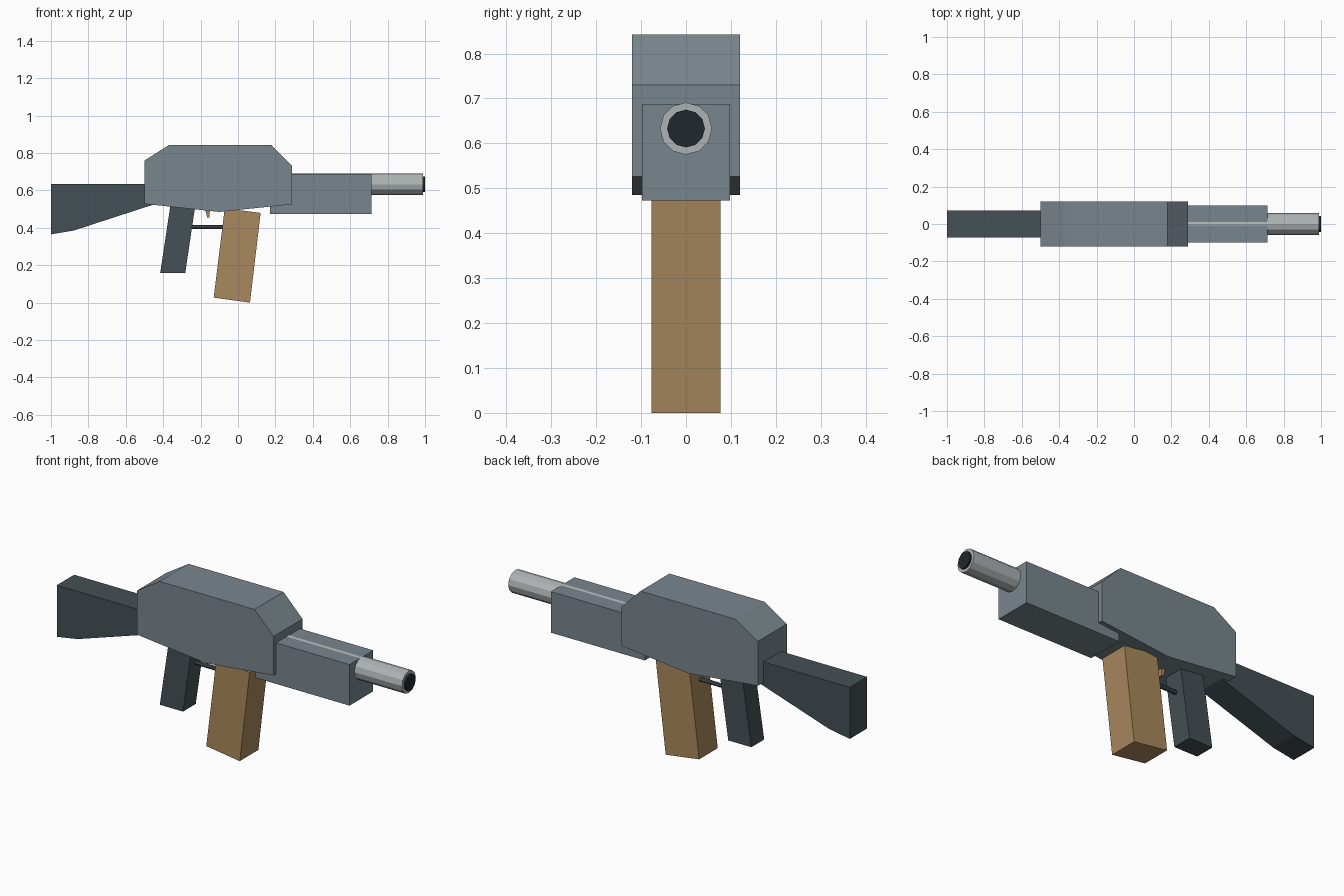
import bpy, bmesh
from math import pi
from mathutils import Matrix

if "Cube" in bpy.data.objects:
    bpy.data.objects.remove(bpy.data.objects["Cube"])


def material(name, rgb):
    m = bpy.data.materials.new(name)
    m.diffuse_color = (*rgb, 1)
    m.use_nodes = True
    m.node_tree.nodes["Principled BSDF"].inputs["Base Color"].default_value = m.diffuse_color
    return m


STEEL = material("blue_grey", (0.19, 0.24, 0.27))
DARK = material("dark_slate", (0.06, 0.08, 0.09))
TAN = material("tan", (0.40, 0.25, 0.11))
BRIGHT = material("light_grey", (0.42, 0.45, 0.46))
BLACK = material("near_black", (0.015, 0.02, 0.025))


def finish(name, bm, mat):
    bmesh.ops.recalc_face_normals(bm, faces=bm.faces)
    me = bpy.data.meshes.new(name)
    bm.to_mesh(me)
    bm.free()
    me.materials.append(mat)
    ob = bpy.data.objects.new(name, me)
    bpy.context.collection.objects.link(ob)
    return ob


def slab(name, profile, half_width, mat):
    """Side profile (x, z) extruded symmetrically across y."""
    bm = bmesh.new()
    face = bm.faces.new([bm.verts.new((x, -half_width, z)) for x, z in profile])
    ext = bmesh.ops.extrude_face_region(bm, geom=[face])
    moved = [v for v in ext["geom"] if isinstance(v, bmesh.types.BMVert)]
    bmesh.ops.translate(bm, verts=moved, vec=(0, 2 * half_width, 0))
    return finish(name, bm, mat)


def rod(name, x0, x1, z, radius, sides, mat):
    """Faceted cylinder running along x."""
    bm = bmesh.new()
    place = Matrix.Translation(((x0 + x1) / 2, 0, z)) @ Matrix.Rotation(pi / 2, 4, "Y")
    bmesh.ops.create_cone(bm, cap_ends=True, segments=sides, radius1=radius,
                          radius2=radius, depth=x1 - x0, matrix=place)
    return finish(name, bm, mat)


# Body
slab("receiver", [(-0.5, 0.76), (-0.37, 0.842), (0.18, 0.842), (0.29, 0.73),
                  (0.29, 0.526), (-0.1, 0.485), (-0.5, 0.528)], 0.12, STEEL)
slab("handguard", [(0.17, 0.688), (0.715, 0.688), (0.715, 0.473), (0.17, 0.473)],
     0.098, STEEL)
slab("stock", [(-1, 0.635), (-0.45, 0.635), (-0.45, 0.525), (-0.88, 0.385),
               (-1, 0.365)], 0.072, DARK)

# Barrel with dark bore cap
rod("barrel", 0.25, 0.99, 0.633, 0.058, 12, BRIGHT)
rod("bore", 0.95, 1.0, 0.633, 0.042, 12, BLACK)

# Grip, magazine and trigger group
slab("grip", [(-0.36, 0.53), (-0.227, 0.53), (-0.282, 0.158), (-0.416, 0.158)],
     0.053, DARK)
slab("magazine", [(-0.071, 0.504), (0.121, 0.48), (0.064, 0), (-0.13, 0.027)],
     0.077, TAN)
rod("trigger_guard", -0.26, -0.06, 0.405, 0.011, 8, DARK)
slab("trigger", [(-0.18, 0.51), (-0.15, 0.51), (-0.152, 0.455), (-0.164, 0.455)],
     0.012, TAN)
